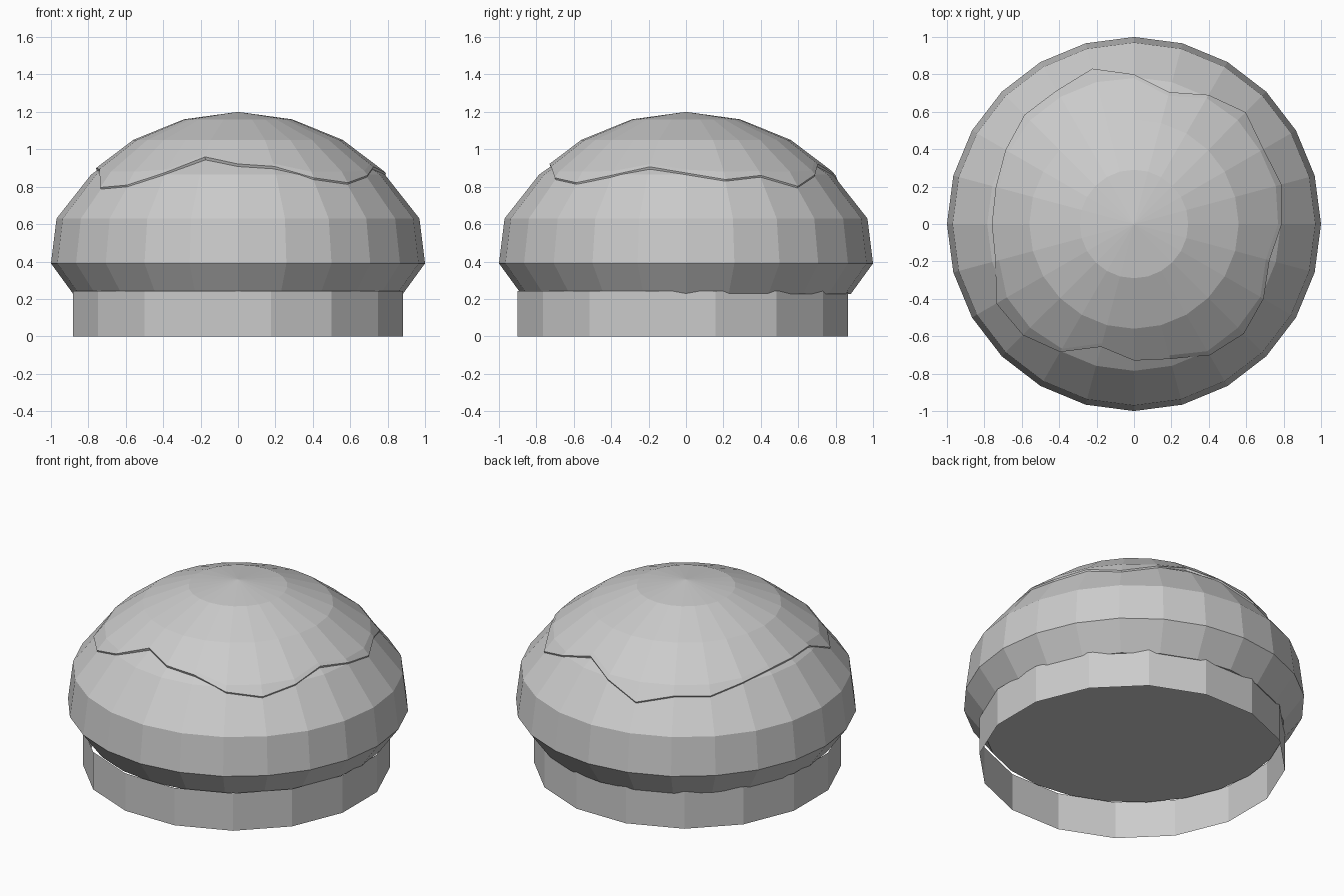
import bpy
from math import sin, cos, pi

if "Cube" in bpy.data.objects:
    bpy.data.objects.remove(bpy.data.objects["Cube"])

N = 24


def make_object(name, verts, faces):
    mesh = bpy.data.meshes.new(name)
    mesh.from_pydata(verts, [], faces)
    mesh.update()
    obj = bpy.data.objects.new(name, mesh)
    bpy.context.collection.objects.link(obj)
    return obj


def ring(radii, heights, n=N, start=0.0, cy=0.0):
    return [(r * cos(start + 2 * pi * i / n), cy + r * sin(start + 2 * pi * i / n), z)
            for i, (r, z) in enumerate(zip(radii, heights))]


def bridge(rings, n=N):
    return [(k * n + i, k * n + (i + 1) % n, (k + 1) * n + (i + 1) % n, (k + 1) * n + i)
            for k in range(rings - 1) for i in range(n)]


def height_on(profile, r):
    for (r0, z0), (r1, z1) in zip(profile, profile[1:]):
        if r1 <= r <= r0:
            return z0 + (z1 - z0) * (r0 - r) / (r0 - r1)
    return profile[-1][1]


# Cake: faceted dome with a tapered, closed underside
cake = [(0.88, 0.225), (1.0, 0.39), (0.97, 0.63), (0.785, 0.865), (0.55, 1.03), (0.28, 1.14)]
verts = []
for r, z in cake:
    verts += ring([r] * N, [z] * N)
top = len(verts)
verts.append((0, 0, 1.18))
faces = bridge(len(cake)) + [tuple(reversed(range(N)))]
faces += [(top - N + i, top - N + (i + 1) % N, top) for i in range(N)]
make_object("cake_dome", verts, faces)

# Icing: thin cap following the dome, with an uneven lower edge
outer = [(0.97, 0.64), (0.785, 0.88), (0.56, 1.05), (0.29, 1.16), (0.0, 1.2)]
edge = [0.79, 0.817, 0.80, 0.845, 0.797, 0.73, 0.80, 0.86, 0.825, 0.827, 0.793, 0.765,
        0.76, 0.767, 0.85, 0.84, 0.79, 0.68, 0.73, 0.747, 0.81, 0.83, 0.80, 0.75]
rim_z = [height_on(outer, r) for r in edge]
shoulder = [min(0.785, r - 0.02) for r in edge]
verts = ring([r - 0.01 for r in edge], [z - 0.025 for z in rim_z])
verts += ring(edge, rim_z)
verts += ring(shoulder, [height_on(outer, r) for r in shoulder])
for r, z in outer[2:4]:
    verts += ring([r] * N, [z] * N)
top = len(verts)
verts.append((0, 0, 1.2))
faces = bridge(5) + [(top - N + i, top - N + (i + 1) % N, top) for i in range(N)]
make_object("icing_cap", verts, faces)

# Paper cup: open sixteen-sided band
M = 16
verts = []
for z in (0.0, 0.242):
    verts += ring([0.9] * M, [z] * M, M, pi / M, -0.017)
make_object("paper_cup", verts, bridge(2, M))
